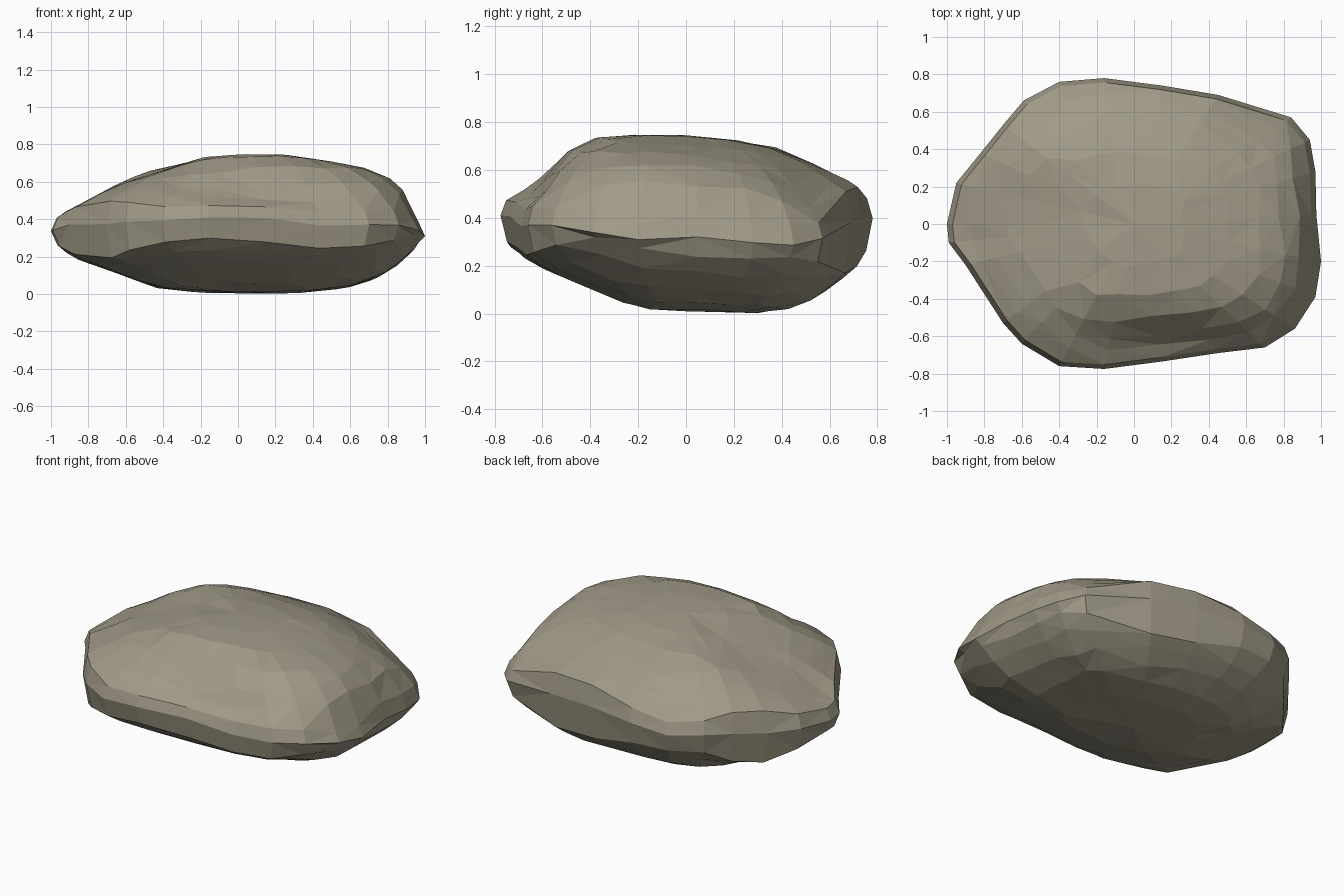
import bpy, bmesh, math, random

if "Cube" in bpy.data.objects:
    bpy.data.objects.remove(bpy.data.objects["Cube"])
random.seed(4)

# Plan outline and height profiles along x and y
outline = [(-1, 0), (-.99, -.1), (-.9, -.22), (-.7, -.53), (-.6, -.64), (-.4, -.76),
           (-.16, -.775), (.15, -.735), (.45, -.69), (.7, -.66), (.86, -.56), (.97, -.39),
           (1, -.2), (.975, .05), (.97, .28), (.94, .45), (.84, .57), (.45, .69), (.15, .74),
           (-.16, .78), (-.4, .76), (-.59, .66), (-.7, .53), (-.82, .38), (-.95, .22)]
top_x = [(-1, .38), (-.95, .45), (-.65, .58), (-.5, .63), (-.2, .73), (0, .75), (.3, .745),
         (.73, .67), (.84, .61), (.91, .53), (.95, .43), (1, .31)]
top_y = [(-.78, .47), (-.7, .52), (-.59, .6), (-.5, .68), (-.37, .74), (-.18, .75),
         (0, .745), (.18, .73), (.34, .7), (.5, .64), (.7, .55), (.78, .47)]
low_x = [(-1, .28), (-.88, .19), (-.6, .09), (-.44, .03), (-.2, .005), (.3, 0), (.58, .03),
         (.72, .07), (.83, .13), (.91, .2), (1, .29)]
low_y = [(-.78, .3), (-.71, .22), (-.44, .12), (-.3, .06), (-.17, .01), (.37, 0),
         (.52, .05), (.61, .11), (.71, .19), (.78, .3)]
# Bulges and worn dents: x, y, radius x, radius y, height change
top_bumps = [(.35, -.66, .35, .1, -.08), (.9, -.5, .2, .2, -.07), (.8, .25, .2, .25, -.04),
             (-.5, .42, .3, .25, .08), (-.5, -.68, .22, .15, .08),
             (.85, .6, .35, .2, -.11), (-.88, -.1, .12, .15, -.03)]
low_bumps = [(.2, -.76, .4, .12, .07), (.88, .58, .25, .2, .03),
             (-.6, .66, .2, .2, .06), (-.68, -.52, .16, .16, -.07)]


def lerp(profile, t):
    for (a, u), (b, v) in zip(profile, profile[1:]):
        if t <= b:
            return u + (v - u) * max(0, (t - a) / (b - a))
    return profile[-1][1]


def relief(bumps, x, y):
    return sum(h * math.exp(-((x - cx) / rx) ** 2 - ((y - cy) / ry) ** 2)
               for cx, cy, rx, ry, h in bumps)


def heights(x, y):
    top = lerp(top_x, x) + lerp(top_y, y) - .75 + relief(top_bumps, x, y)
    low = lerp(low_x, x) + lerp(low_y, y) + relief(low_bumps, x, y)
    if low > top - .02:
        mid = (low + top) / 2
        top, low = mid + .01, mid - .01
    return low, top


bm = bmesh.new()


def ring(scale, blend):
    # blend 1 = upper side, 0 = underside, between = rim
    verts = []
    for px, py in outline:
        s = scale if scale > .9 else scale + random.uniform(-.02, .02)
        x, y = px * s, py * s
        low, top = heights(x, y)
        verts.append(bm.verts.new((x, y, low + (top - low) * blend)))
    return verts


# Rings from the top centre, over the rounded rim, to the underside centre
rings = [ring(s, 1) for s in (.28, .5, .68, .8, .89, .97)]
rings += [ring(1, .62)]
rings += [ring(s, 0) for s in (.965, .88, .77, .62, .4)]
n = len(outline)
for a, b in zip(rings, rings[1:]):
    for i in range(n):
        j = (i + 1) % n
        bm.faces.new((a[i], b[i], b[j], a[j]))
for edge, side in ((rings[0], 1), (rings[-1], 0)):
    c = bm.verts.new((0, 0, heights(0, 0)[side]))
    for i in range(n):
        bm.faces.new((edge[i], edge[(i + 1) % n], c))
bmesh.ops.triangulate(bm, faces=bm.faces[:], quad_method='SHORT_EDGE')
bmesh.ops.recalc_face_normals(bm, faces=bm.faces[:])

mesh = bpy.data.meshes.new("rock")
bm.to_mesh(mesh)
bm.free()
rock = bpy.data.objects.new("rock", mesh)
bpy.context.collection.objects.link(rock)

# Stone colour
stone = bpy.data.materials.new("stone")
stone.diffuse_color = (.35, .32, .24, 1)
stone.use_nodes = True
stone.node_tree.nodes["Principled BSDF"].inputs["Base Color"].default_value = stone.diffuse_color
mesh.materials.append(stone)
